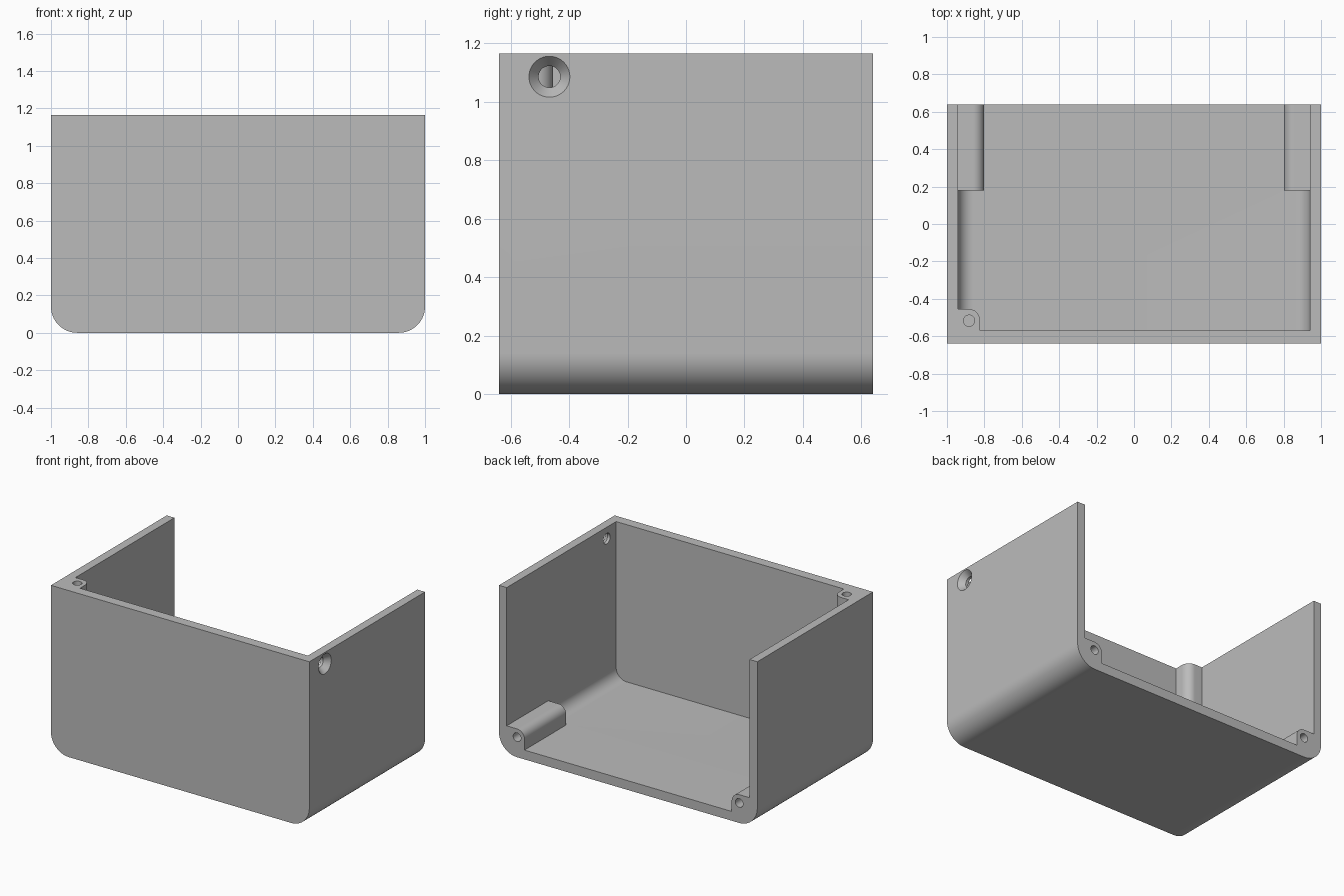
import bpy, bmesh
from math import cos, sin, pi
from mathutils import Matrix

cube = bpy.data.objects.get("Cube")
if cube:
    bpy.data.objects.remove(cube, do_unlink=True)

# Main dimensions
HALF_X, HALF_Y, HEIGHT = 1.0, 0.64, 1.165
SIDE, FRONT, FLOOR = 0.06, 0.07, 0.065
ROUND = 0.14                      # outer bottom rounding
BOSS_R, BOSS_LEN = 0.058, 0.46
SCREW_R, SCREW_DEPTH = 0.03, 0.4

grey = bpy.data.materials.new("plain grey")
grey.use_nodes = True
colour = (0.5, 0.5, 0.5, 1)
grey.diffuse_color = colour
grey.node_tree.nodes["Principled BSDF"].inputs["Base Color"].default_value = colour


def finish(name, bm):
    bmesh.ops.recalc_face_normals(bm, faces=bm.faces)
    mesh = bpy.data.meshes.new(name)
    bm.to_mesh(mesh)
    bm.free()
    mesh.materials.append(grey)
    obj = bpy.data.objects.new(name, mesh)
    bpy.context.collection.objects.link(obj)
    return obj


def prism(name, u0, u1, v0, v1, radii, d0, d1, axis):
    """Rectangle with a radius per corner (from low-low, counter-clockwise), extruded."""
    corners = [(u0, v0, 1, 1), (u1, v0, -1, 1), (u1, v1, -1, -1), (u0, v1, 1, -1)]
    points = []
    for i, ((u, v, su, sv), r) in enumerate(zip(corners, radii)):
        if r == 0:
            points.append((u, v))
            continue
        for k in range(17):
            a = pi + (i + k / 16) * pi / 2
            points.append((u + su * r + r * cos(a), v + sv * r + r * sin(a)))
    bm = bmesh.new()
    place = (lambda u, v, d: (u, d, v)) if axis == "Y" else (lambda u, v, d: (u, v, d))
    rings = [[bm.verts.new(place(u, v, d)) for u, v in points] for d in (d0, d1)]
    for ring in rings:
        bm.faces.new(ring)
    for i in range(len(points)):
        j = (i + 1) % len(points)
        bm.faces.new((rings[0][i], rings[0][j], rings[1][j], rings[1][i]))
    return finish(name, bm)


def round_cutter(name, centre, r1, r2, depth, axis):
    """Cylinder or cone centred on a point, pointing along an axis."""
    turn = {"X": Matrix.Rotation(pi / 2, 4, "Y"),
            "Y": Matrix.Rotation(-pi / 2, 4, "X"),
            "Z": Matrix.Identity(4)}[axis]
    bm = bmesh.new()
    bmesh.ops.create_cone(bm, cap_ends=True, segments=40, radius1=r1, radius2=r2,
                          depth=depth, matrix=Matrix.Translation(centre) @ turn)
    return finish(name, bm)


def combine(target, tool, operation):
    mod = target.modifiers.new(tool.name, "BOOLEAN")
    mod.operation, mod.solver, mod.object = operation, "EXACT", tool
    bpy.context.view_layer.objects.active = target
    bpy.ops.object.modifier_apply(modifier=mod.name)
    bpy.data.objects.remove(tool, do_unlink=True)


# Shell: front wall, floor and side walls, open at the top and back
case = prism("open_case", -HALF_X, HALF_X, 0, HEIGHT, (ROUND, ROUND, 0, 0),
             -HALF_Y, HALF_Y, "Y")
inner_x, inner_y = HALF_X - SIDE, -HALF_Y + FRONT
cavity = prism("cavity", -inner_x, inner_x, FLOOR, HEIGHT + 0.2,
               (ROUND - SIDE, ROUND - SIDE, 0, 0), inner_y, HALF_Y + 0.2, "Y")
combine(case, cavity, "DIFFERENCE")

# Screw bosses along the two rear bottom corners
cx, cz = HALF_X - ROUND, ROUND
for side in (-1, 1):
    u0, u1 = sorted((side * (cx - BOSS_R), side * (inner_x + 0.01)))
    radii = (0, 0, BOSS_R, 0) if side < 0 else (0, 0, 0, BOSS_R)
    boss = prism("rear_boss", u0, u1, FLOOR - 0.015, cz + BOSS_R, radii,
                 HALF_Y - BOSS_LEN, HALF_Y, "Y")
    combine(case, boss, "UNION")
    hole = round_cutter("rear_screw_hole", (side * cx, HALF_Y, cz),
                        SCREW_R, SCREW_R, 2 * SCREW_DEPTH, "Y")
    combine(case, hole, "DIFFERENCE")

# Upright screw post in the front corner
px, py = -0.882, -0.517
post = prism("corner_post", -inner_x - 0.02, px + BOSS_R, inner_y - 0.02, py + BOSS_R + 0.004,
             (0, 0, BOSS_R, 0), HEIGHT - BOSS_LEN, HEIGHT, "Z")
combine(case, post, "UNION")
hole = round_cutter("post_screw_hole", (px, py, HEIGHT), SCREW_R, SCREW_R,
                    2 * SCREW_DEPTH, "Z")
combine(case, hole, "DIFFERENCE")

# Countersunk hole through the opposite side wall
hy, hz = -0.467, 1.085
hole = round_cutter("side_hole", (inner_x, hy, hz), 0.037, 0.037, 0.2, "X")
combine(case, hole, "DIFFERENCE")
sink = round_cutter("countersink", (HALF_X - 0.02, hy, hz), 0.037, 0.07, 0.04, "X")
combine(case, sink, "DIFFERENCE")

bpy.ops.object.select_all(action="DESELECT")
case.select_set(True)
bpy.context.view_layer.objects.active = case
bpy.ops.object.shade_smooth_by_angle(angle=pi / 6)
